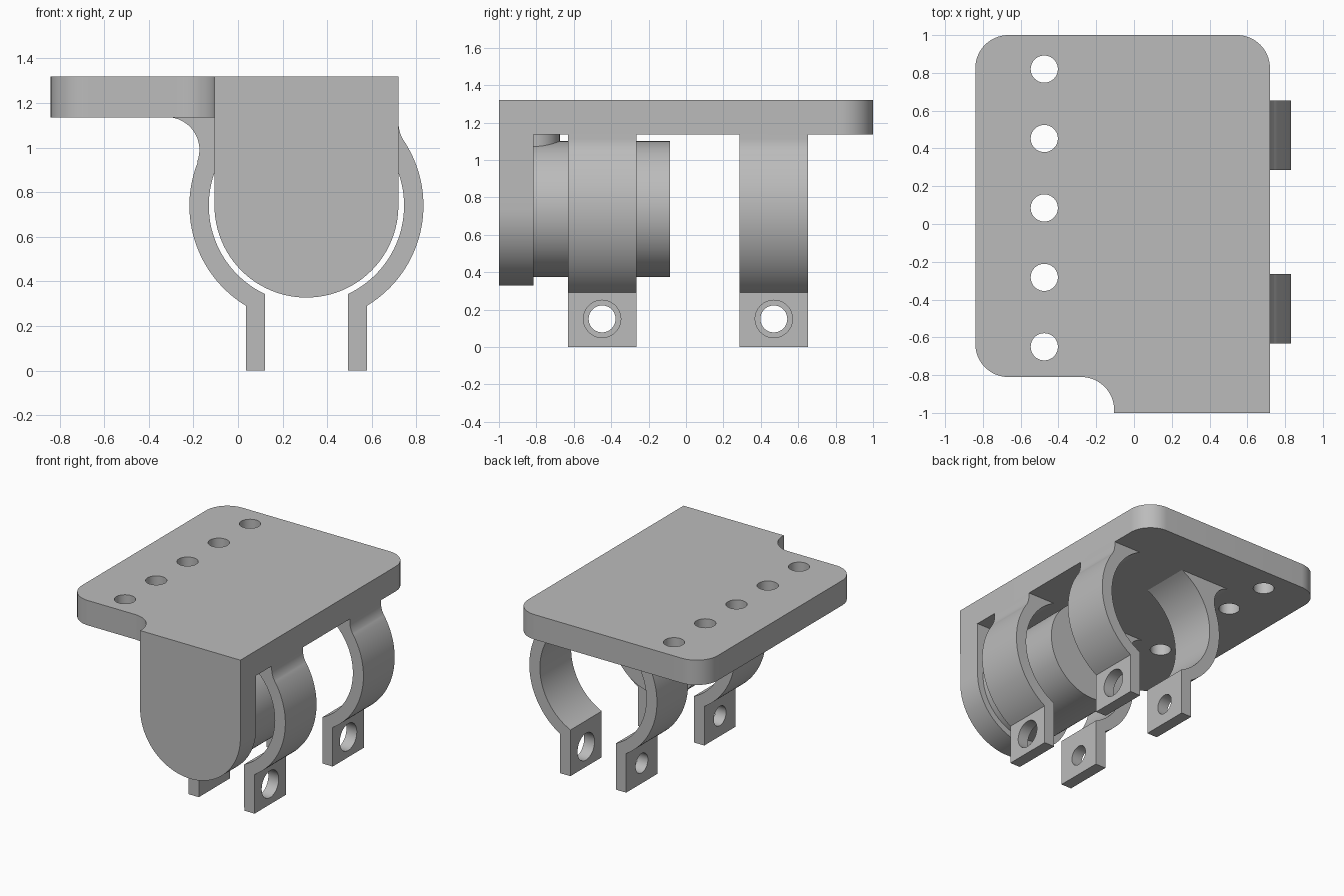
import bpy, bmesh
from math import radians, cos, sin, pi
from mathutils import Matrix, Vector

if "Cube" in bpy.data.objects:
    bpy.data.objects.remove(bpy.data.objects["Cube"])

GREY = (0.5, 0.5, 0.5, 1)
mat = bpy.data.materials.new("plain grey")
mat.use_nodes = True
mat.diffuse_color = GREY
mat.node_tree.nodes["Principled BSDF"].inputs["Base Color"].default_value = GREY

CX, CZ = 0.307, 0.74          # axis of the clamps
OUTER, INNER = 0.525, 0.438   # clamp ring radii
TOP, UNDER = 1.32, 1.135      # mounting plate faces
FRONT_IN = -0.815             # inner face of the end plate


def arc(cx, cy, r, start, end, n=16):
    angles = [radians(start + (end - start) * i / n) for i in range(n + 1)]
    return [(cx + r * cos(a), cy + r * sin(a)) for a in angles]


def prism(name, outline, place, depth):
    """Extrude a flat outline; place maps outline points into space."""
    bm = bmesh.new()
    face = bm.faces.new([bm.verts.new(place(u, v)) for u, v in outline])
    new = bmesh.ops.extrude_face_region(bm, geom=[face])["geom"]
    verts = [g for g in new if isinstance(g, bmesh.types.BMVert)]
    bmesh.ops.translate(bm, verts=verts, vec=Vector(depth))
    bmesh.ops.recalc_face_normals(bm, faces=bm.faces)
    mesh = bpy.data.meshes.new(name)
    bm.to_mesh(mesh)
    bm.free()
    ob = bpy.data.objects.new(name, mesh)
    bpy.context.collection.objects.link(ob)
    mesh.materials.append(mat)
    return ob


def rod(name, centre, r, length, axis, n=64):
    bm = bmesh.new()
    turn = {"X": Matrix.Rotation(pi / 2, 4, "Y"), "Y": Matrix.Rotation(pi / 2, 4, "X"),
            "Z": Matrix()}[axis]
    bmesh.ops.create_cone(bm, cap_ends=True, segments=n, radius1=r, radius2=r,
                          depth=length, matrix=Matrix.Translation(centre) @ turn)
    mesh = bpy.data.meshes.new(name)
    bm.to_mesh(mesh)
    bm.free()
    ob = bpy.data.objects.new(name, mesh)
    bpy.context.collection.objects.link(ob)
    mesh.materials.append(mat)
    return ob


def activate(ob):
    bpy.ops.object.select_all(action="DESELECT")
    ob.select_set(True)
    bpy.context.view_layer.objects.active = ob


def drill(ob, centre, r, length, axis):
    cutter = rod("hole_cutter", centre, r, length, axis, 40)
    cutter.hide_render = True
    mod = ob.modifiers.new("hole", "BOOLEAN")
    mod.operation, mod.solver, mod.object = "DIFFERENCE", "EXACT", cutter
    activate(ob)
    bpy.ops.object.modifier_apply(modifier=mod.name)
    bpy.data.objects.remove(cutter)


# Mounting plate with rounded corners, a front notch and a row of holes
L, R, C = -0.84, 0.72, 0.175
outline = ([(R, -1)] + arc(R - C, 1 - C, C, 0, 90) + arc(L + C, 1 - C, C, 90, 180)
           + arc(L + C, -0.81 + C, C, 180, 270)
           + arc(-0.28, -0.985, C, 90, 0) + [(-0.105, -1)])
plate = prism("mounting_plate", outline, lambda u, v: (u, v, UNDER), (0, 0, TOP - UNDER))
parts = [plate]
for i in range(5):
    drill(plate, (-0.475, -0.65 + 0.3675 * i, 1.2), 0.072, 1, "Z")

# Round-bottomed end plate at the front
tongue = [(R, UNDER + 0.01)] + arc(CX, CZ, 0.4125, 0, -180, 48) + [(-0.105, UNDER + 0.01)]
parts.append(prism("end_plate", tongue, lambda u, v: (u, -1, v), (0, FRONT_IN + 1, 0)))

# Plug cylinder behind the end plate, with a short boss up to the plate
parts.append(rod("plug", (CX, (FRONT_IN - 0.085) / 2, 0.737), 0.363,
                 -0.085 - FRONT_IN, "Y", 96))
parts.append(rod("plug_boss", (CX, FRONT_IN, 1.02), 0.14, 0.24, "Z"))

# Clamp arm profiles: blend from the plate, ring, then a straight tab
left_arm = ([(-0.32, UNDER + 0.02)] + arc(-0.32, 0.99, 0.147, 90, -21.7)
            + arc(CX, CZ, OUTER, 158.2, 238.8, 32) + [(0.035, 0), (0.12, 0)]
            + arc(CX, CZ, INNER, 244.8, 115.5, 40) + [(0.118, UNDER + 0.02)])
right_arm = ([(R, UNDER + 0.02)] + arc(0.87, 1.112, 0.15, 180, 213.4, 8)
             + arc(CX, CZ, OUTER, 33.3, -58.8, 32) + [(0.579, 0), (0.494, 0)]
             + arc(CX, CZ, INNER, -64.8, 64.5, 40) + [(0.496, UNDER + 0.02)])

# Two clamps; the right tabs have the wider bolt holes
for spot, y in (("front", -0.632), ("rear", 0.286)):
    for side, profile, x, r in (("left", left_arm, 0.08, 0.072),
                                ("right", right_arm, 0.54, 0.1)):
        arm = prism(f"{spot}_clamp_{side}_arm", profile,
                    lambda u, v: (u, y, v), (0, 0.367, 0))
        drill(arm, (x, y + 0.1835, 0.15), r, 0.3, "X")
        parts.append(arm)

# Smooth the curved walls, keep the edges sharp
for ob in parts:
    activate(ob)
    bpy.ops.object.shade_smooth_by_angle(angle=radians(30))
